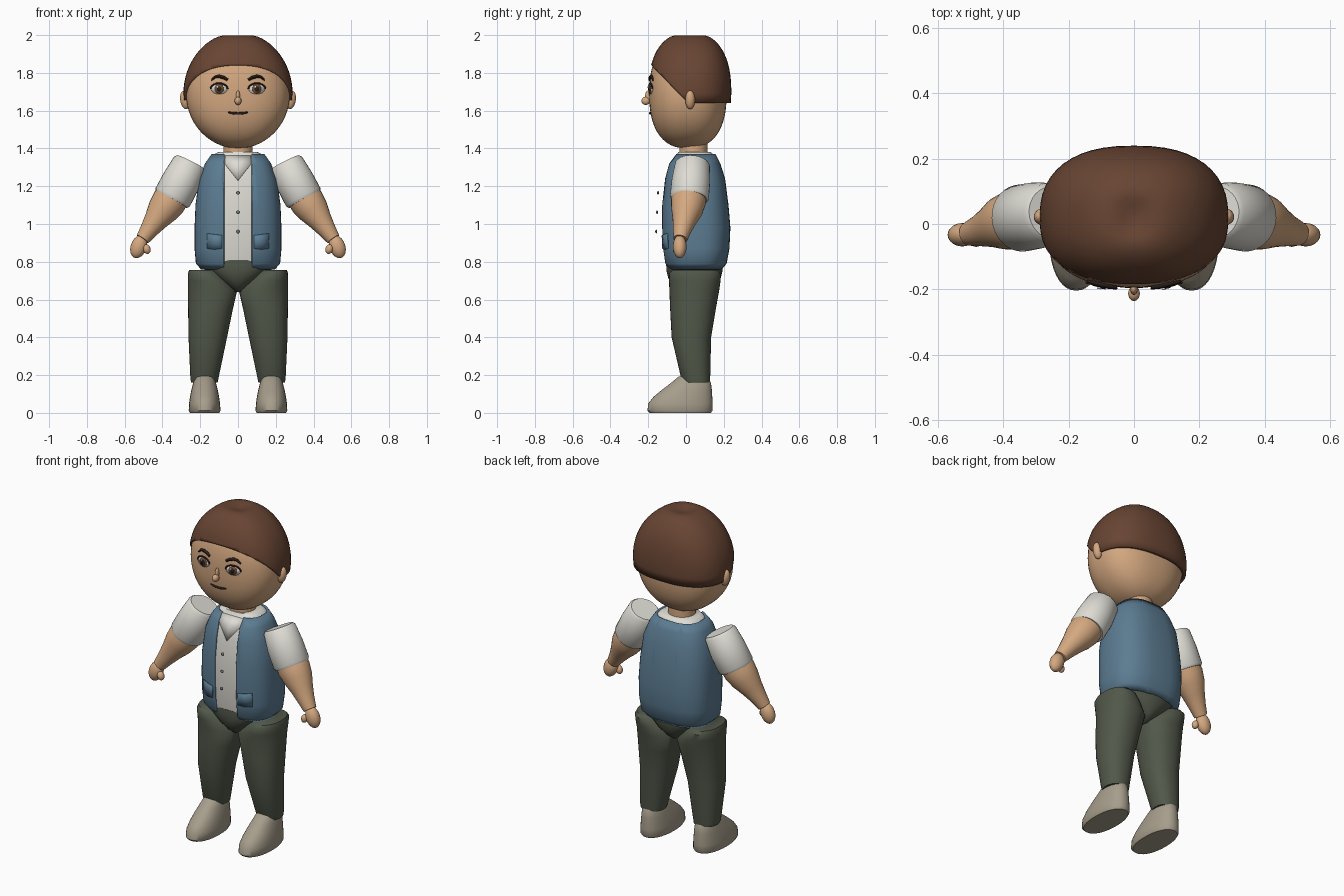
import bpy, bmesh, math
from mathutils import Vector

if "Cube" in bpy.data.objects:
    bpy.data.objects.remove(bpy.data.objects["Cube"])


def material(name, r, g, b):
    m = bpy.data.materials.new(name)
    lin = [((c / 255 + 0.055) / 1.055) ** 2.4 for c in (r, g, b)]
    m.diffuse_color = (*lin, 1)
    m.use_nodes = True
    m.node_tree.nodes["Principled BSDF"].inputs["Base Color"].default_value = m.diffuse_color
    return m


SKIN = material("skin", 212, 168, 128)
HAIR = material("brown_hair", 104, 69, 51)
VEST = material("blue_vest", 92, 124, 146)
SHIRT = material("white_shirt", 222, 220, 212)
PANTS = material("olive_trousers", 82, 88, 74)
SHOE = material("grey_shoe", 166, 157, 139)
DARK = material("dark_line", 42, 32, 28)
IRIS = material("brown_iris", 112, 78, 54)
WHITE = material("eye_white", 225, 222, 215)
BUTTON = material("button_grey", 125, 118, 108)


def finish(name, bm, mat, angle=45, fix=True):
    if fix:
        bmesh.ops.recalc_face_normals(bm, faces=bm.faces[:])
    me = bpy.data.meshes.new(name)
    bm.to_mesh(me)
    bm.free()
    me.materials.append(mat)
    me.shade_smooth()
    me.set_sharp_from_angle(angle=math.radians(angle))
    ob = bpy.data.objects.new(name, me)
    bpy.context.collection.objects.link(ob)
    return ob


def skin_rings(rings, bottom=True, top=True):
    """Bridge equal-length point rings into a surface."""
    bm = bmesh.new()
    vs = [[bm.verts.new(p) for p in r] for r in rings]
    n = len(vs[0])
    for a, b in zip(vs, vs[1:]):
        for j in range(n):
            k = (j + 1) % n
            bm.faces.new((a[j], a[k], b[k], b[j]))
    if bottom:
        bm.faces.new(vs[0][::-1])
    if top:
        bm.faces.new(vs[-1])
    return bm


def oval(cx, cy, z, rx, ry, n=2.0, seg=40):
    """Horizontal superellipse ring."""
    pts = []
    for i in range(seg):
        a = 2 * math.pi * i / seg
        c, s = math.cos(a), math.sin(a)
        pts.append((cx + rx * math.copysign(abs(c) ** (2 / n), c),
                    cy + ry * math.copysign(abs(s) ** (2 / n), s), z))
    return pts


def tube(name, path, radii, mat, seg=20):
    """Round tube along a path with a radius at each point."""
    path = [Vector(p) for p in path]
    rings = []
    for i, p in enumerate(path):
        t = (path[min(i + 1, len(path) - 1)] - path[max(i - 1, 0)]).normalized()
        u = t.cross(Vector((0, 1, 0))).normalized()
        v = u.cross(t)
        rings.append([p + radii[i] * (u * math.cos(a) + v * math.sin(a))
                      for a in (2 * math.pi * k / seg for k in range(seg))])
    return finish(name, skin_rings(rings), mat)


def ball(name, loc, size, mat, tilt=0):
    bm = bmesh.new()
    bmesh.ops.create_uvsphere(bm, u_segments=20, v_segments=12, radius=1)
    ob = finish(name, bm, mat)
    ob.location, ob.scale, ob.rotation_euler = loc, size, (0, tilt, 0)
    return ob


def solidify(ob, t):
    m = ob.modifiers.new("thickness", "SOLIDIFY")
    m.thickness, m.offset = t, -1


def plate(name, outline, surf, off, mat):
    """Thin plate following a front surface, outline in x, z."""
    bm = bmesh.new()
    n = len(outline)
    mx, mz = sum(p[0] for p in outline) / n, sum(p[1] for p in outline) / n
    c = bm.verts.new((mx, surf(mx, mz) - off, mz))
    vs = [bm.verts.new((x, surf(x, z) - off, z)) for x, z in outline]
    for j in range(n):
        bm.faces.new((c, vs[j], vs[(j + 1) % n]))
    bm.normal_update()
    if sum(f.normal.y for f in bm.faces) > 0:
        bmesh.ops.reverse_faces(bm, faces=bm.faces[:])
    solidify(finish(name, bm, mat, fix=False), 0.006)


def disc(cx, cz, rx, rz):
    return [(cx + rx * math.cos(a), cz + rz * math.sin(a))
            for a in (2 * math.pi * i / 24 for i in range(24))]


# Head: squarish ellipsoid
def dome(cy, rx, ry, rz, a0, a1, count, dent=0):
    rings = []
    for i in range(count + 1):
        a = math.radians(a0 + (a1 - a0) * i / count)
        t, sx = math.sin(a), math.cos(a)
        sy = (1 - abs(t) ** 2.4) ** (1 / 2.4)
        rings.append(oval(0, cy, 1.69 + rz * t - dent * math.exp(-(sx / 0.2) ** 2),
                          rx * sx, ry * sy, 2.4, 48))
    return rings


def face_y(x, z):
    t = abs(z - 1.69) / 0.29
    sx, sy = math.sqrt(1 - t * t), (1 - t ** 2.4) ** (1 / 2.4)
    return 0.01 - 0.205 * sy * (1 - (abs(x) / (0.275 * sx)) ** 2.4) ** (1 / 2.4)


finish("head", skin_rings(dome(0.01, 0.275, 0.205, 0.29, -89, 89, 28)), SKIN)
finish("neck", skin_rings([oval(0, 0.04, z, 0.078, 0.075) for z in (1.34, 1.46)]), SKIN)

# Hair cap, cut by a slanting hairline
rings = [oval(0, 0.02, 1.64, 0.285, 0.217, 2.4, 48)] + dome(0.02, 0.289, 0.22, 0.325, 0, 88.5, 18, 0.03)
bm = skin_rings(rings, bottom=False)
bmesh.ops.bisect_plane(bm, geom=bm.verts[:] + bm.edges[:] + bm.faces[:], plane_co=(0, 0.01, 1.641),
                       plane_no=(0, 1.03, 1), clear_inner=True)
solidify(finish("hair", bm, HAIR, fix=False), 0.025)

# Facial features
ball("nose", (0, -0.213, 1.652), (0.018, 0.023, 0.022), SKIN)
ball("nose_bridge", (0, -0.2, 1.675), (0.011, 0.017, 0.032), SKIN)
xs = [-0.052, -0.035, -0.015, 0, 0.015, 0.035, 0.052]
tube("mouth", [(x, face_y(x, 1.585) - 0.002, 1.585 + 2.5 * x * x) for x in xs],
     [0.003, 0.006, 0.007, 0.006, 0.007, 0.006, 0.003], DARK, 8)
for s, side in ((-1, "left"), (1, "right")):
    plate(side + "_eye", disc(s * 0.1, 1.715, 0.043, 0.028), face_y, 0.004, WHITE)
    plate(side + "_iris", disc(s * 0.1, 1.715, 0.025, 0.026), face_y, 0.008, IRIS)
    plate(side + "_pupil", disc(s * 0.1, 1.715, 0.012, 0.013), face_y, 0.011, DARK)
    plate(side + "_glint", disc(s * 0.1 - 0.008, 1.725, 0.005, 0.005), face_y, 0.014, WHITE)
    lid = [(s * 0.1 + 0.045 * math.cos(a), 1.715 + 0.03 * math.sin(a))
           for a in (math.pi * i / 10 for i in range(11))]
    tube(side + "_eyelid", [(x, face_y(x, z) - 0.004, z) for x, z in lid], [0.0045] * 11, DARK, 8)
    brow = [(0.055, 1.763), (0.075, 1.775), (0.1, 1.782), (0.122, 1.778), (0.142, 1.76)]
    tube(side + "_eyebrow", [(s * x, face_y(x, z) - 0.003, z) for x, z in brow],
         [0.007, 0.009, 0.009, 0.007, 0.004], DARK, 8)
    ball(side + "_ear", (s * 0.28, 0.022, 1.657), (0.026, 0.026, 0.05), SKIN, s * 0.15)

# Torso profile: z, half width, front y, back y
TORSO = [(0.76, 0.195, -0.09, 0.19), (0.79, 0.223, -0.113, 0.215), (0.87, 0.23, -0.125, 0.23),
         (0.98, 0.23, -0.13, 0.235), (1.1, 0.225, -0.13, 0.225), (1.24, 0.207, -0.115, 0.207),
         (1.32, 0.175, -0.095, 0.182), (1.37, 0.14, -0.06, 0.157)]


def torso_rings(inset):
    return [oval(0, (f + b) / 2, z, w - inset, (b - f) / 2 - inset, 2.6, 48) for z, w, f, b in TORSO]


def torso_y(x, z):
    for a, b in zip(TORSO, TORSO[1:]):
        if z <= b[0]:
            k = (z - a[0]) / (b[0] - a[0])
            w, f, r = (a[i] + k * (b[i] - a[i]) for i in (1, 2, 3))
            return (f + r) / 2 - (r - f) / 2 * (1 - min(1, abs(x) / w) ** 2.6) ** (1 / 2.6)
    return TORSO[-1][2]


# Open vest
bm = skin_rings(torso_rings(0), False, False)
for s in (-1, 1):
    bmesh.ops.bisect_plane(bm, geom=bm.verts[:] + bm.edges[:] + bm.faces[:],
                           plane_co=(s * 0.074, 0, 0), plane_no=(1, 0, 0))
gap = [f for f in bm.faces if abs(f.calc_center_median().x) < 0.074 and f.calc_center_median().y < 0]
bmesh.ops.delete(bm, geom=gap, context="FACES")
solidify(finish("vest", bm, VEST, fix=False), 0.018)
for s, side in ((-1, "left"), (1, "right")):
    pocket = [(s * x, z) for x, z in ((0.085, 0.87), (0.125, 0.865), (0.165, 0.87),
                                     (0.165, 0.95), (0.125, 0.945), (0.085, 0.94))]
    plate(side + "_pocket", pocket, torso_y, 0.006, VEST)

# Shirt with rounded shoulders, collar plate and buttons
finish("shirt", skin_rings(torso_rings(0.014)[1:] + [oval(0, 0.045, 1.382, 0.1, 0.085, 2.6, 48)]), SHIRT)
plate("collar", [(0, 1.23), (0.07, 1.32), (0.07, 1.362), (-0.07, 1.362), (-0.07, 1.32)],
      torso_y, -0.007, SHIRT)
for i, z in enumerate((1.165, 1.062, 0.96)):
    ball(f"button_{i + 1}", (0, -0.148 - 0.005 * i, z), (0.01, 0.005, 0.01), BUTTON)

# Trouser hips
finish("hips", skin_rings([oval(0, 0.045, z, w, d, 2.2) for z, w, d in (
    (0.64, 0.02, 0.07), (0.67, 0.06, 0.11), (0.71, 0.12, 0.138),
    (0.75, 0.17, 0.148), (0.785, 0.2, 0.15), (0.81, 0.195, 0.149))]), PANTS)

for s, side in ((-1, "left"), (1, "right")):
    # Leg: z, inner x, outer x, front y, back y
    leg = [(0.16, 0.108, 0.248, -0.015, 0.125), (0.18, 0.104, 0.252, -0.025, 0.128),
           (0.4, 0.058, 0.262, -0.076, 0.133), (0.55, 0.027, 0.264, -0.084, 0.158),
           (0.65, 0.004, 0.265, -0.088, 0.176), (0.7, 0.045, 0.265, -0.09, 0.183),
           (0.74, 0.085, 0.265, -0.088, 0.183), (0.757, 0.105, 0.258, -0.07, 0.165)]
    finish(side + "_leg", skin_rings([oval(s * (i + o) / 2, (f + b) / 2, z, (o - i) / 2, (b - f) / 2, 2.2)
                                      for z, i, o, f, b in leg]), PANTS)
    # Shoe: z, half width, front y, back y
    shoe = [(0, 0.078, -0.192, 0.132), (0.012, 0.084, -0.204, 0.14), (0.05, 0.082, -0.2, 0.141),
            (0.085, 0.077, -0.172, 0.139), (0.12, 0.07, -0.13, 0.137), (0.16, 0.06, -0.078, 0.132),
            (0.19, 0.05, -0.042, 0.112), (0.202, 0.034, -0.015, 0.085)]
    finish(side + "_shoe", skin_rings([oval(s * 0.177, (f + b) / 2, z, w, (b - f) / 2, 2.2)
                                       for z, w, f, b in shoe]), SHOE)
    # Arm: sleeve, forearm, hand, thumb
    tube(side + "_sleeve", [(s * 0.25, 0.035, 1.328), (s * 0.256, 0.034, 1.316), (s * 0.3, 0.026, 1.228),
                            (s * 0.345, 0.018, 1.143), (s * 0.352, 0.017, 1.13)],
         [0.08, 0.092, 0.102, 0.103, 0.095], SHIRT, 32)
    tube(side + "_forearm", [(s * 0.335, 0.02, 1.16), (s * 0.368, 0.012, 1.115), (s * 0.4, 0.004, 1.07),
                             (s * 0.435, -0.008, 1.02), (s * 0.47, -0.02, 0.97), (s * 0.505, -0.03, 0.92)],
         [0.088, 0.092, 0.083, 0.064, 0.049, 0.037], SKIN, 28)
    ball(side + "_hand", (s * 0.526, -0.033, 0.88), (0.042, 0.036, 0.063), SKIN, -s * 0.35)
    ball(side + "_thumb", (s * 0.483, -0.05, 0.867), (0.02, 0.02, 0.026), SKIN, s * 0.3)
